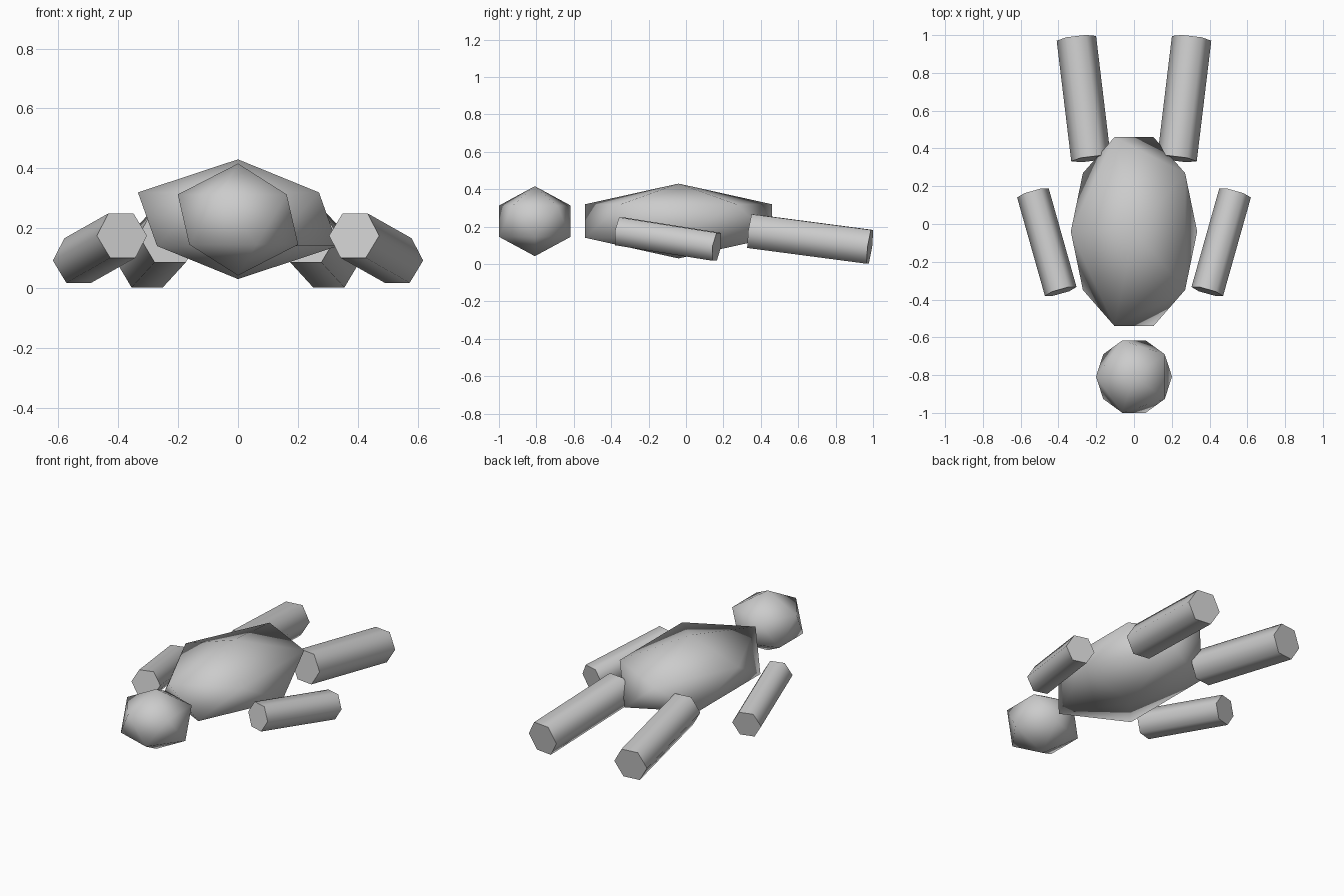
import bpy
import math
from mathutils import Vector, Matrix

default = bpy.data.objects.get("Cube")
if default:
    bpy.data.objects.remove(default, do_unlink=True)

GREY = (0.6, 0.6, 0.6, 1.0)
grey = bpy.data.materials.new("plain grey")
grey.use_nodes = True
grey.diffuse_color = GREY
grey.node_tree.nodes["Principled BSDF"].inputs["Base Color"].default_value = GREY


def finish(name):
    """Name the active object, give it its colour and apply its scale."""
    obj = bpy.context.object
    obj.name = name
    obj.data.materials.append(grey)
    bpy.ops.object.transform_apply(location=False, rotation=False, scale=True)
    return obj


def faceted_ball(name, centre, radii):
    """Twenty-sided ball stretched along its axes, softly shaded."""
    bpy.ops.mesh.primitive_ico_sphere_add(subdivisions=1, radius=1, location=centre)
    bpy.context.object.rotation_euler.z = math.pi
    bpy.context.object.scale = radii
    finish(name)
    bpy.ops.object.shade_smooth()


def limb(name, start, end, radius):
    """Six-sided rod between two points, flat side up, crisp end caps."""
    start, end = Vector(start), Vector(end)
    axis = end - start
    bpy.ops.mesh.primitive_cylinder_add(vertices=6, radius=radius, depth=axis.length)
    obj = finish(name)
    obj.data.transform(Matrix.Rotation(math.radians(30), 4, 'Z'))
    obj.rotation_euler = axis.to_track_quat('Z', 'Y').to_euler()
    obj.location = (start + end) / 2
    bpy.ops.object.shade_smooth_by_angle(angle=math.radians(70))


# Head and torso
faceted_ball("head", (0, -0.808, 0.229), (0.225, 0.225, 0.187))
faceted_ball("torso", (0, -0.04, 0.23), (0.374, 0.588, 0.2))

# Arms and legs, mirrored left and right
for side, s in (("left", 1), ("right", -1)):
    limb(side + "_arm", (s * 0.388, -0.357, 0.175), (s * 0.535, 0.164, 0.092), 0.087)
    limb(side + "_leg", (s * 0.228, 0.345, 0.176), (s * 0.305, 0.983, 0.092), 0.105)
